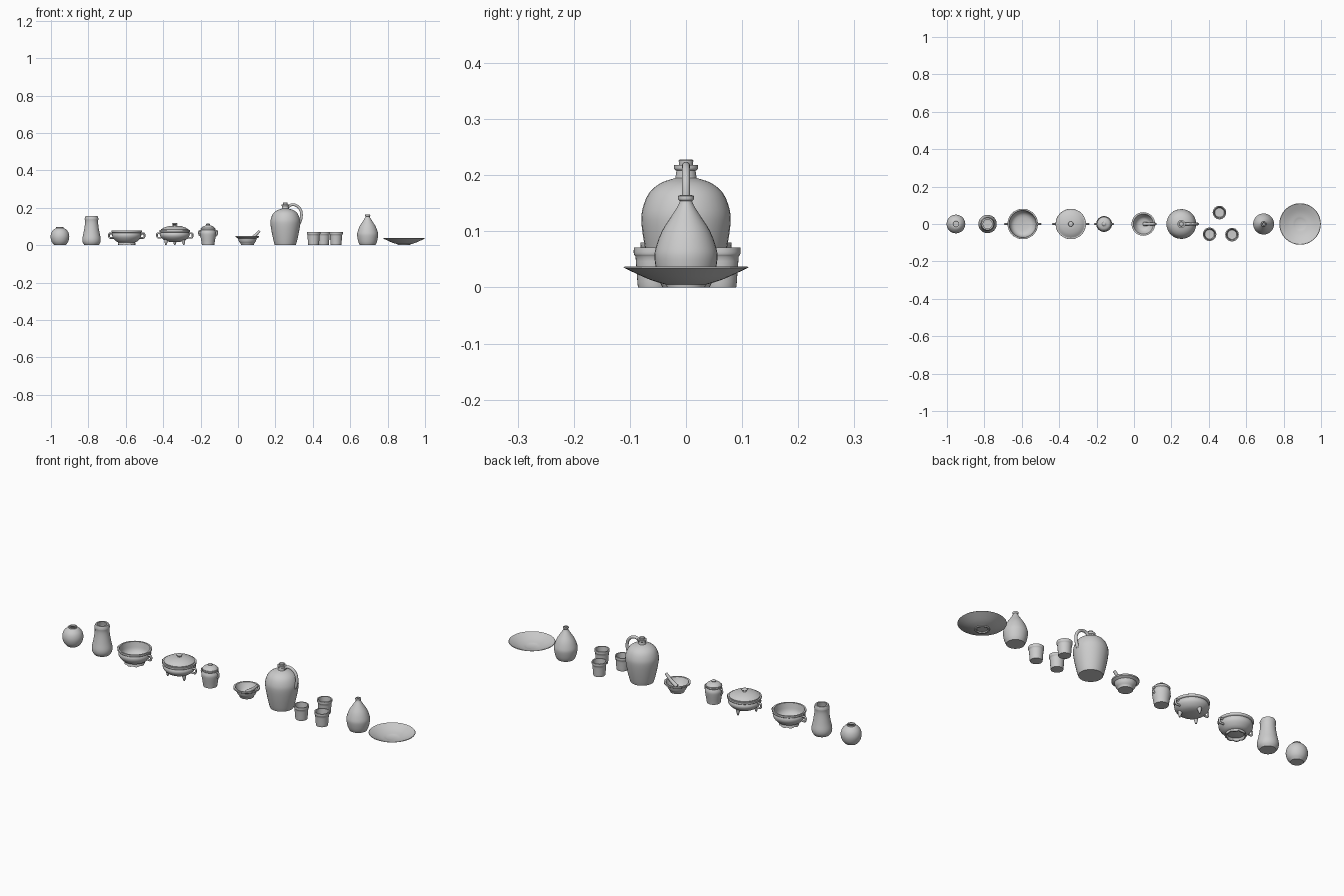
import bpy, bmesh, math
from mathutils import Vector

N = 32


def smooth(pts, steps=3):
    # Catmull-Rom through the given points
    p = [Vector(q) for q in pts]
    if len(p) < 3:
        return p
    p = [p[0] * 2 - p[1]] + p + [p[-1] * 2 - p[-2]]
    out = []
    for a, b, c, d in zip(p, p[1:], p[2:], p[3:]):
        for i in range(steps):
            t = i / steps
            out.append(0.5 * (2 * b + (c - a) * t + (2 * a - 5 * b + 4 * c - d) * t * t
                              + (3 * b - a - 3 * c + d) * t ** 3))
    return out + [p[-2]]


def finish(obj):
    bpy.ops.object.select_all(action='DESELECT')
    obj.select_set(True)
    bpy.context.view_layer.objects.active = obj
    if obj.type == 'CURVE':
        bpy.ops.object.convert(target='MESH')
        obj = bpy.context.object
    bpy.ops.object.shade_smooth_by_angle(angle=math.radians(40))
    return obj


def lathe(name, x, y, *sections):
    # each section is smoothed alone, so corners between sections stay crisp
    prof = []
    for s in sections:
        for q in smooth(s):
            if not prof or (q - prof[-1]).length > 1e-5:
                prof.append(q)
    bm = bmesh.new()
    rings = []
    for r, z in prof:
        if r < 1e-4:
            rings.append([bm.verts.new((0, 0, z))] * N)
        else:
            rings.append([bm.verts.new((r * math.cos(2 * math.pi * i / N),
                                        r * math.sin(2 * math.pi * i / N), z)) for i in range(N)])
    for a, b in zip(rings, rings[1:]):
        for i in range(N):
            j = (i + 1) % N
            bm.faces.new(list(dict.fromkeys([a[i], a[j], b[j], b[i]])))
    bmesh.ops.recalc_face_normals(bm, faces=bm.faces)
    me = bpy.data.meshes.new(name)
    bm.to_mesh(me)
    bm.free()
    obj = bpy.data.objects.new(name, me)
    bpy.context.collection.objects.link(obj)
    obj.location = (x, y, 0)
    return finish(obj)


def tube(name, pts, radius, taper=None):
    cu = bpy.data.curves.new(name, 'CURVE')
    cu.dimensions = '3D'
    cu.bevel_depth = radius
    cu.bevel_resolution = 3
    cu.use_fill_caps = True
    path = smooth(pts, 5)
    sp = cu.splines.new('POLY')
    sp.points.add(len(path) - 1)
    for i, q in enumerate(path):
        sp.points[i].co = (*q, 1)
        if taper:
            t = i / (len(path) - 1)
            sp.points[i].radius = taper[0] * (1 - t) + taper[1] * t
    obj = bpy.data.objects.new(name, cu)
    bpy.context.collection.objects.link(obj)
    return finish(obj)


def side_handles(name, x, r_top, r_bot, reach, z0, z1, thick):
    # a small upright loop on each side
    for s, side in ((-1, "left"), (1, "right")):
        zm = (z0 + z1) / 2
        tube(f"{name}_{side}_handle",
             [(x + s * r_top, 0, z1), (x + s * (reach - .008), 0, z1 + .001),
              (x + s * (reach - thick), 0, zm), (x + s * (reach - .01), 0, z0), (x + s * r_bot, 0, z0)], thick)


# small round vase
lathe("round_vase", -.952, 0, [(0, 0), (.03, 0)],
      [(.03, 0), (.044, .018), (.05, .045), (.044, .07), (.03, .086), (.02, .091)],
      [(.02, .091), (.02, .097)], [(.02, .097), (.015, .097)],
      [(.015, .097), (.015, .088), (.035, .075), (.045, .045), (.03, .01), (0, .006)])

# tall waisted vase
lathe("waisted_vase", -.783, 0, [(0, 0), (.038, 0)],
      [(.038, 0), (.047, .015), (.049, .035), (.043, .065), (.037, .1), (.035, .125), (.037, .142)],
      [(.037, .142), (.032, .155)], [(.032, .155), (.024, .155)],
      [(.024, .155), (.029, .13), (.031, .1), (.042, .04), (.03, .008), (0, .006)])

# two-handled bowl on a scalloped foot
lathe("handled_bowl", -.595, 0, [(0, .012), (.035, .012)],
      [(.035, .012), (.056, .02), (.074, .04), (.078, .055), (.075, .066)],
      [(.075, .066), (.081, .07), (.081, .079)], [(.081, .079), (.073, .079)],
      [(.073, .079), (.07, .06), (.064, .038), (.045, .022), (0, .017)])
foot = lathe("bowl_foot", -.595, 0, [(.044, .019), (.048, 0)], [(.048, 0), (.042, 0)], [(.042, 0), (.034, .019)])
for v in foot.data.vertices:
    if v.co.z < .001:
        v.co.z = .005 * (1 - abs(math.cos(4 * math.atan2(v.co.y, v.co.x))))
side_handles("bowl", -.595, .072, .068, .1, .039, .061, .005)

# three-legged pot with lid
PX = -.338
lathe("tripod_pot", PX, 0, [(0, .016), (.03, .018), (.056, .026), (.074, .042), (.079, .056), (.075, .068)],
      [(.075, .068), (.081, .071), (.081, .08)], [(.081, .08), (.073, .08)],
      [(.073, .08), (.07, .06), (.055, .034), (0, .024)])
lathe("pot_lid", PX, 0, [(0, .079), (.074, .079)], [(.074, .079), (.074, .084)],
      [(.074, .084), (.055, .095), (.03, .102), (.01, .104)],
      [(.01, .104), (.009, .108), (.014, .112), (.011, .117), (0, .118)])
for k, a in enumerate((90, -30, -150)):
    c, s = math.cos(math.radians(a)), math.sin(math.radians(a))
    tube(f"pot_leg_{k + 1}", [(PX + .05 * c, .05 * s, .036), (PX + .054 * c, .054 * s, .018),
                              (PX + .055 * c, .055 * s, 0)], .014, (1, .25))
side_handles("pot", PX, .073, .07, .1, .04, .062, .005)

# small lidded jar
JX = -.16
lathe("small_jar", JX, 0, [(0, 0), (.033, 0)],
      [(.033, 0), (.036, .02), (.041, .05), (.042, .066), (.037, .08)],
      [(.037, .08), (.04, .084), (.04, .089)], [(.04, .089), (.033, .089)],
      [(.033, .089), (.036, .06), (.028, .008), (0, .006)])
lathe("jar_lid", JX, 0, [(0, .087), (.037, .087)], [(.037, .087), (.037, .091)],
      [(.037, .091), (.028, .1), (.012, .105)], [(.012, .105), (.009, .107)],
      [(.009, .107), (.011, .111), (.007, .115), (0, .116)])
side_handles("jar", JX, .036, .036, .054, .052, .076, .0045)

# mortar and pestle
MX = .05
lathe("mortar", MX, 0, [(0, 0), (.034, 0)], [(.034, 0), (.036, .008)],
      [(.036, .008), (.045, .02), (.05, .036)], [(.05, .036), (.063, .043)],
      [(.063, .043), (.063, .05)], [(.063, .05), (.054, .05)],
      [(.054, .05), (.046, .034), (.03, .015), (0, .01)])
tube("pestle", [(MX + .002, 0, .024), (MX + .035, 0, .046), (MX + .066, 0, .076)], .008, (1.3, .85))

# large jug with stopper and loop handle
GX = .253
lathe("jug", GX, 0, [(0, 0), (.056, 0)],
      [(.056, 0), (.062, .02), (.072, .065), (.079, .11), (.078, .138), (.066, .168), (.045, .186), (.019, .195)],
      [(.019, .195), (.017, .208)], [(.017, .208), (.021, .211), (.021, .218)], [(.021, .218), (0, .218)])
lathe("jug_stopper", GX, 0, [(.012, .21), (.013, .226)], [(.013, .226), (.011, .228)], [(.011, .228), (0, .228)])
tube("jug_handle", [(GX + .012, 0, .203), (GX + .035, 0, .216), (GX + .062, 0, .21), (GX + .082, 0, .187),
                    (GX + .086, 0, .155), (GX + .08, 0, .128), (GX + .072, 0, .112)], .0075)

# three cups
for k, (x, y) in enumerate(((.404, -.055), (.524, -.057), (.457, .061))):
    lathe(f"cup_{k + 1}", x, y, [(0, 0), (.027, 0)], [(.027, 0), (.029, .003), (.031, .03), (.033, .055)],
          [(.033, .055), (.036, .06), (.036, .071)], [(.036, .071), (.03, .071)],
          [(.03, .071), (.028, .04), (.025, .007)], [(.025, .007), (0, .006)])

# teardrop bottle
lathe("teardrop_bottle", .693, 0, [(0, 0), (.042, 0)],
      [(.042, 0), (.05, .018), (.056, .05), (.054, .07), (.043, .1), (.026, .127), (.014, .146), (.011, .154)],
      [(.011, .154), (.014, .157), (.014, .163)], [(.014, .163), (.008, .165)],
      [(.008, .165), (.007, .15), (.0, .148)])

# wide shallow plate on a foot ring
lathe("plate", .888, 0, [(0, .005), (.024, .005)], [(.024, .005), (.027, 0)], [(.027, 0), (.034, 0)],
      [(.034, 0), (.035, .005)], [(.035, .005), (.065, .014), (.111, .035)], [(.111, .035), (.109, .037)],
      [(.109, .037), (.065, .018), (.03, .01)], [(.03, .01), (.026, .0085)], [(.026, .0085), (0, .0085)])
